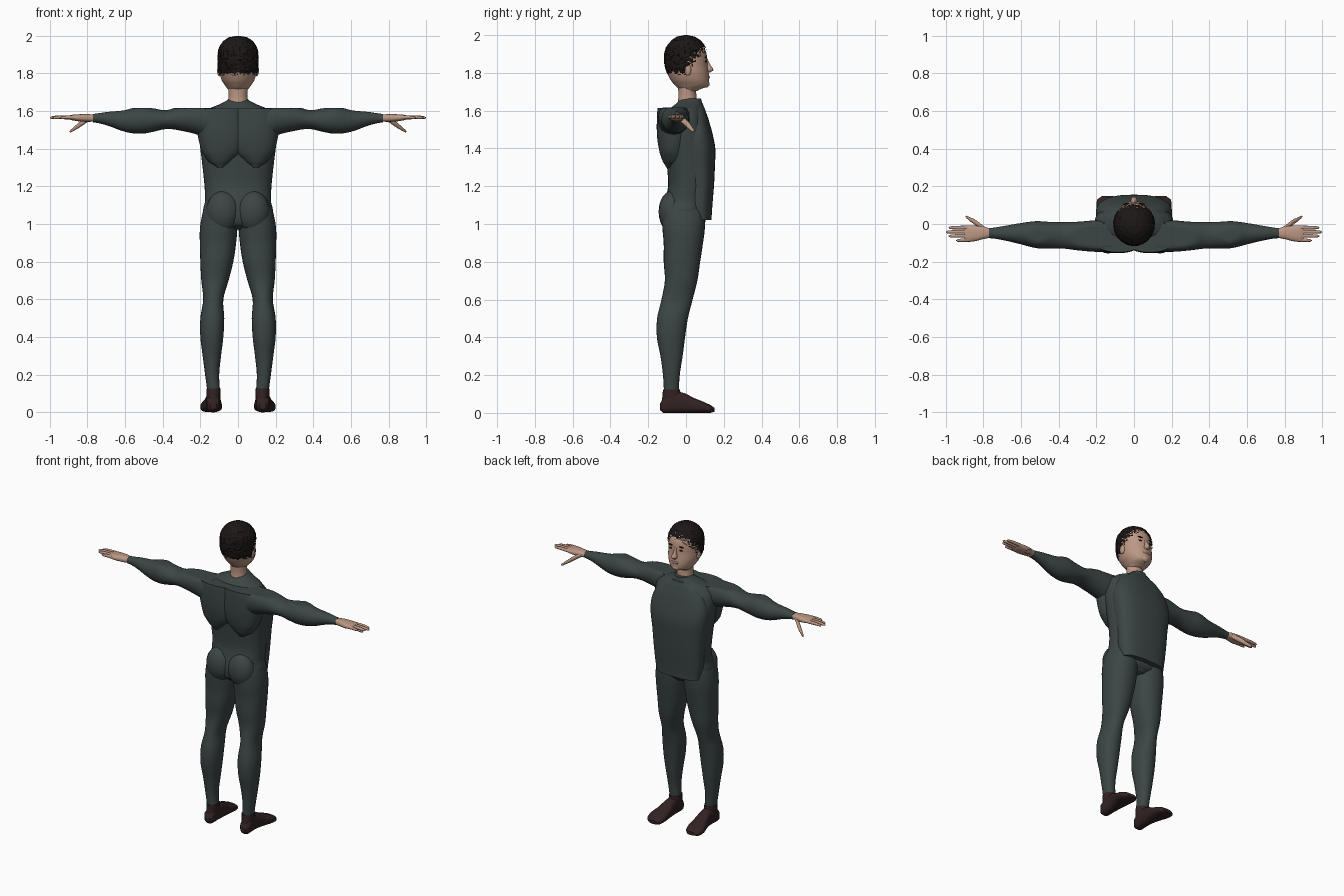
import bpy, bmesh, math, random
from mathutils import Vector

random.seed(4)
if "Cube" in bpy.data.objects:
    bpy.data.objects.remove(bpy.data.objects["Cube"], do_unlink=True)


def material(name, colour):
    mat = bpy.data.materials.new(name)
    mat.use_nodes = True
    mat.diffuse_color = (*colour, 1)
    mat.node_tree.nodes["Principled BSDF"].inputs["Base Color"].default_value = (*colour, 1)
    return mat


FABRIC = material("grey_green_fabric", (0.045, 0.06, 0.059))
SKIN = material("skin", (0.5, 0.31, 0.23))
LIP = material("lips", (0.4, 0.2, 0.16))
HAIR = material("black_hair", (0.012, 0.008, 0.008))
SHOE = material("dark_brown_shoe", (0.032, 0.016, 0.016))


def finish(name, bm, mat, smooth=True):
    bmesh.ops.recalc_face_normals(bm, faces=bm.faces)
    mesh = bpy.data.meshes.new(name)
    bm.to_mesh(mesh)
    bm.free()
    mesh.materials.append(mat)
    if smooth:
        mesh.shade_smooth()
        mesh.set_sharp_from_angle(angle=math.radians(45))
    obj = bpy.data.objects.new(name, mesh)
    bpy.context.collection.objects.link(obj)
    return obj


def refine(rows, steps):
    """Smoothly interpolate section rows (position, low a, high a, low b, high b)."""
    out = []
    for i in range(len(rows) - 1):
        p0, p1, p2, p3 = (rows[min(max(i + j, 0), len(rows) - 1)] for j in (-1, 0, 1, 2))
        for s in range(steps):
            t = s / steps
            row = [p1[0] + (p2[0] - p1[0]) * t]
            for a, b, c, d in list(zip(p0, p1, p2, p3))[1:]:
                row.append(b + t * (c - a + t * (2*a - 5*b + 4*c - d + t * (3*(b - c) + d - a))) / 2)
            out.append(row)
    return out + [list(rows[-1])]


def loft_mesh(axis, rows, side=1, power=2.0, segs=32, steps=4, ceiling=9.0):
    """Skin rounded sections placed along one axis; side -1 mirrors in x."""
    bm = bmesh.new()
    rings = []
    others = [i for i in range(3) if i != axis]
    for pos, a0, a1, b0, b1 in refine(rows, steps):
        ring = []
        for k in range(segs):
            ang = math.tau * k / segs
            c, s = math.cos(ang), math.sin(ang)
            co = Vector()
            co[axis] = pos
            co[others[0]] = (a0 + a1) / 2 + (a1 - a0) / 2 * math.copysign(abs(c) ** (2 / power), c)
            co[others[1]] = (b0 + b1) / 2 + (b1 - b0) / 2 * math.copysign(abs(s) ** (2 / power), s)
            co.z = min(co.z, ceiling)
            co.x *= side
            ring.append(bm.verts.new(co))
        rings.append(ring)
    for low, high in zip(rings, rings[1:]):
        for k in range(segs):
            n = (k + 1) % segs
            bm.faces.new((low[k], low[n], high[n], high[k]))
    bm.faces.new(rings[0])
    bm.faces.new(rings[-1])
    return bm


def loft(name, axis, rows, mat, **options):
    return finish(name, loft_mesh(axis, rows, **options), mat)


def centred(rows):
    return [(z, -w, w, y0, y1) for z, w, y0, y1 in rows]


def blob(name, centre, radii, mat):
    bm = bmesh.new()
    bmesh.ops.create_uvsphere(bm, u_segments=20, v_segments=12, radius=1)
    for v in bm.verts:
        v.co = Vector(c + r * p for c, r, p in zip(centre, radii, v.co))
    return finish(name, bm, mat)


def tube(name, points, side):
    """Finger made of round sections, each point is (x, y, z, radius)."""
    rows = [(x, y - r, y + r, z - r, z + r) for x, y, z, r in points]
    loft(name, 0, rows, SKIN, side=side, segs=12, steps=3)


# Torso with pelvis and sloping collar
loft("torso", 2, centred([
    (.97, .05, -.07, .07), (1.0, .14, -.11, .1), (1.06, .185, -.12, .105),
    (1.12, .175, -.11, .115), (1.2, .178, -.095, .125), (1.3, .188, -.1, .13),
    (1.4, .2, -.11, .13), (1.5, .21, -.12, .12), (1.57, .2, -.11, .1),
    (1.615, .15, -.08, .09), (1.64, .09, -.05, .085), (1.665, .05, -.03, .08)]),
    FABRIC, power=2.3, segs=48)

# Front panel of the shirt, ending in a raised hem
loft("shirt_front", 2, centred([
    (1.02, .155, .02, .135), (1.1, .168, 0, .14), (1.2, .175, 0, .148),
    (1.3, .186, -.02, .153), (1.4, .2, -.03, .155), (1.48, .2, -.03, .14),
    (1.56, .17, -.02, .118), (1.61, .12, 0, .1), (1.64, .07, 0, .088)]),
    FABRIC, power=2.5, segs=48)

# Head, neck and face
head_rows = centred([
    (1.705, .045, -.03, .06), (1.73, .065, -.055, .115), (1.76, .085, -.08, .123),
    (1.8, .098, -.1, .12), (1.84, .1, -.108, .114), (1.88, .1, -.108, .112),
    (1.92, .095, -.1, .103), (1.96, .073, -.073, .076), (1.98, .045, -.045, .045),
    (1.988, .01, -.01, .01)])
loft("head", 2, head_rows, SKIN, segs=40)
loft("neck", 2, centred([(1.63, .055, -.045, .06), (1.68, .05, -.04, .055),
                         (1.77, .055, -.045, .05)]), SKIN)
loft("nose", 2, centred([(1.803, .012, .1, .13), (1.815, .018, .1, .145),
                         (1.84, .011, .1, .131), (1.875, .007, .1, .115)]), SKIN, segs=16)
blob("mouth", (0, .117, 1.778), (.027, .009, .009), LIP)
blob("chin", (0, .105, 1.742), (.03, .02, .02), SKIN)

# Curly hair cap, thinning out along the hairline
bm = loft_mesh(2, [(z + .012, a * 1.08, b * 1.08, c * 1.06, d * 1.02) for z, a, b, c, d in head_rows],
               segs=80, steps=7)


def is_bare(face):
    c = face.calc_center_median()
    height = c.z - (1.79 + 1.2 * max(c.y, 0))
    fringe = .07 if c.y > .01 else .015
    return height < 0 or random.random() < .8 * (1 - height / fringe)


bmesh.ops.delete(bm, geom=[f for f in bm.faces if is_bare(f)], context="FACES")
for v in bm.verts:
    v.co.xy *= 1 + random.uniform(-.025, .025)
finish("hair", bm, HAIR, smooth=False)

# Paired parts
for label, side in (("left", 1), ("right", -1)):
    blob(label + "_ear", (side * .1, .01, 1.815), (.011, .018, .03), SKIN)
    blob(label + "_eye", (side * .036, .105, 1.86), (.014, .005, .005), HAIR)
    blob(label + "_eyebrow", (side * .037, .105, 1.882), (.021, .006, .004), HAIR)

    loft(label + "_back_muscle", 2, [
        (1.3, .08, .11, -.105, -.08), (1.33, .035, .155, -.123, 0), (1.38, -.02, .19, -.14, 0),
        (1.45, -.05, .21, -.152, .02), (1.52, -.05, .22, -.155, .02), (1.6, -.05, .22, -.152, .02),
        (1.615, -.05, .215, -.15, .015)], FABRIC, side=side, power=2.3, segs=40)

    # Arm with flattened shoulder and elbow tops
    loft(label + "_arm", 0, [
        (.12, -.145, .02, 1.43, 1.66), (.2, -.148, .02, 1.47, 1.65), (.3, -.14, .012, 1.495, 1.632),
        (.38, -.13, .01, 1.505, 1.605), (.46, -.13, .012, 1.488, 1.617),
        (.52, -.128, .015, 1.48, 1.628), (.6, -.108, .005, 1.49, 1.605),
        (.7, -.085, -.012, 1.525, 1.595), (.77, -.075, -.022, 1.54, 1.585)],
        FABRIC, side=side, ceiling=1.616)

    # Hand
    loft(label + "_palm", 0, [
        (.755, -.072, -.025, 1.545, 1.58), (.8, -.08, -.014, 1.543, 1.584),
        (.85, -.092, -.008, 1.546, 1.583), (.885, -.092, -.009, 1.552, 1.58),
        (.9, -.086, -.015, 1.558, 1.576)], SKIN, side=side, power=2.5, segs=24)
    for finger, y, tip in (("index", -.019, .985), ("middle", -.041, 1.0),
                           ("ring", -.062, .985), ("little", -.084, .945)):
        tube(f"{label}_{finger}_finger",
             [(.87, y, 1.566, .0105), (tip - .04, y * 1.02, 1.567, .0095),
              (tip - .008, y * 1.04, 1.565, .007), (tip, y * 1.04, 1.564, .002)], side)
    tube(label + "_thumb", [(.79, -.03, 1.56, .014), (.835, .002, 1.533, .015),
                            (.87, .024, 1.508, .011), (.89, .037, 1.494, .007),
                            (.895, .04, 1.49, .002)], side)

    # Buttock, leg and shoe
    blob(label + "_buttock", (side * .08, -.075, 1.065), (.09, .07, .11), FABRIC)
    loft(label + "_leg", 2, [
        (.11, .096, .164, -.117, -.038), (.2, .1, .175, -.122, -.033), (.3, .09, .188, -.135, -.018),
        (.4, .078, .2, -.154, -.005), (.5, .073, .2, -.153, .01), (.6, .078, .185, -.13, .035),
        (.7, .05, .195, -.112, .06), (.8, .025, .2, -.118, .075), (.9, .01, .203, -.118, .09),
        (.98, .003, .202, -.125, .1), (1.06, 0, .188, -.125, .1), (1.12, .02, .168, -.1, .08)],
        FABRIC, side=side, power=2.2)
    loft(label + "_shoe_ankle", 2, [(.04, .095, .168, -.13, -.01), (.08, .094, .167, -.126, -.02),
                                    (.125, .092, .168, -.122, -.033)], SHOE, side=side)
    loft(label + "_shoe", 1, [
        (-.138, .115, .15, .015, .05), (-.12, .1, .165, 0, .08), (-.06, .095, .168, 0, .11),
        (-.01, .092, .172, 0, .105), (.04, .088, .185, 0, .08), (.09, .085, .2, 0, .06),
        (.13, .092, .195, 0, .042), (.15, .11, .17, .006, .028)],
        SHOE, side=side, power=2.6)
